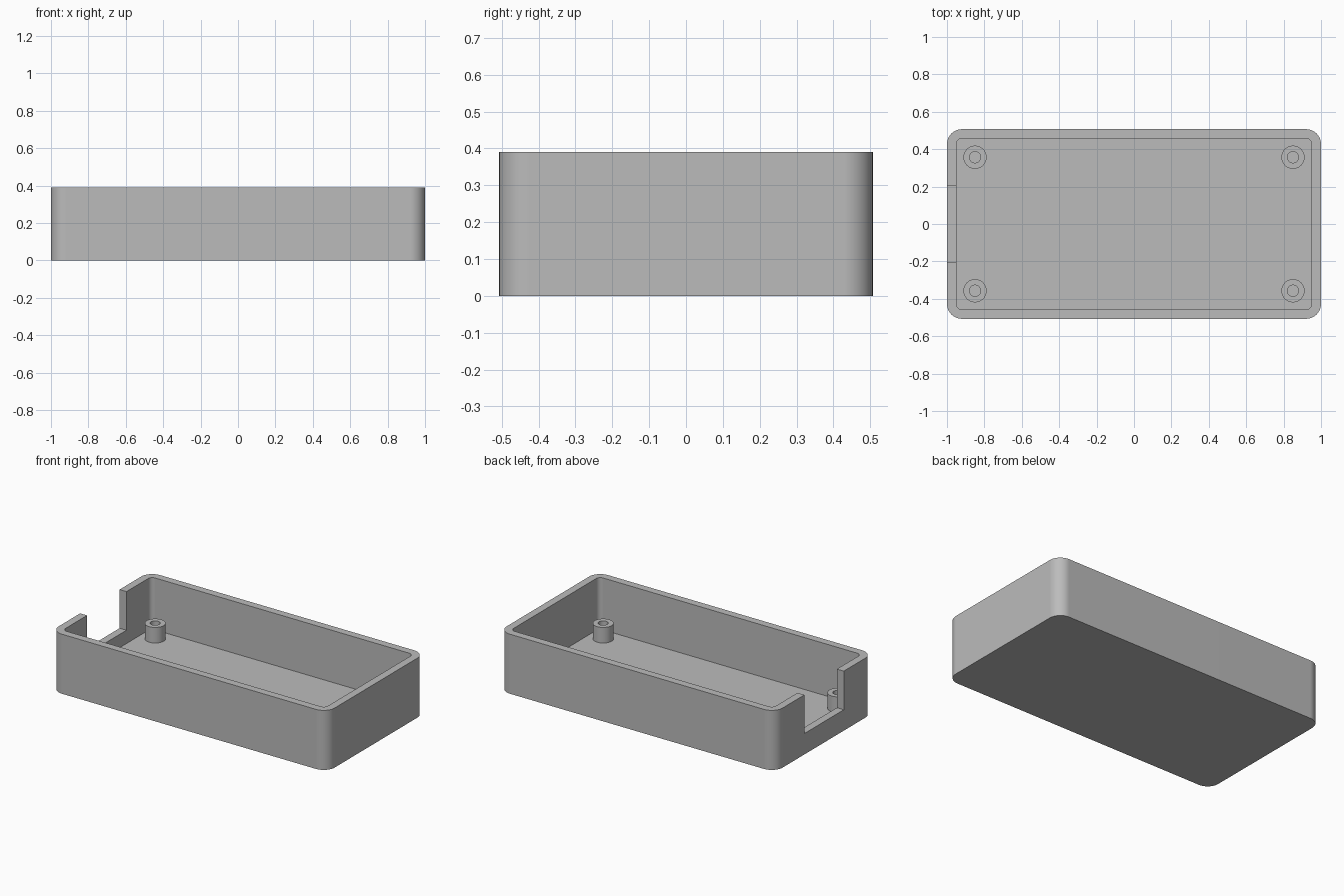
import bpy
import bmesh
from math import sin, cos, pi

cube = bpy.data.objects.get("Cube")
if cube:
    bpy.data.objects.remove(cube, do_unlink=True)

# Main dimensions
HALF_X, HALF_Y, HEIGHT = 1.0, 0.507, 0.39
WALL, RADIUS = 0.05, 0.08
POST_TOP, POST_R, HOLE_R = 0.152, 0.062, 0.03

grey = bpy.data.materials.new("plain grey")
grey.use_nodes = True
colour = (0.5, 0.5, 0.5, 1)
grey.diffuse_color = colour
grey.node_tree.nodes["Principled BSDF"].inputs["Base Color"].default_value = colour


def rounded_outline(hx, hy, r, steps=10):
    """Counter-clockwise rectangle with arcs at its corners."""
    points = []
    for i, (sx, sy) in enumerate([(1, 1), (-1, 1), (-1, -1), (1, -1)]):
        for k in range(steps + 1):
            a = (i + k / steps) * pi / 2
            points.append((sx * (hx - r) + r * cos(a), sy * (hy - r) + r * sin(a)))
    return points


def circle(r, steps=40):
    return [(r * cos(2 * pi * k / steps), r * sin(2 * pi * k / steps)) for k in range(steps)]


def make_object(name, bm):
    bmesh.ops.recalc_face_normals(bm, faces=bm.faces)
    mesh = bpy.data.meshes.new(name)
    bm.to_mesh(mesh)
    bm.free()
    mesh.materials.append(grey)
    obj = bpy.data.objects.new(name, mesh)
    bpy.context.collection.objects.link(obj)
    return obj


def stack(name, rings, caps=True):
    """Join successive (outline, z) rings, closing the two ends or joining them."""
    bm = bmesh.new()
    loops = [[bm.verts.new((x, y, z)) for x, y in outline] for outline, z in rings]
    pairs = list(zip(loops, loops[1:]))
    if caps:
        bm.faces.new(loops[0])
        bm.faces.new(loops[-1])
    else:
        pairs.append((loops[-1], loops[0]))
    for a, b in pairs:
        n = len(a)
        for i in range(n):
            j = (i + 1) % n
            bm.faces.new((a[i], a[j], b[j], b[i]))
    return make_object(name, bm)


def activate(obj):
    bpy.ops.object.select_all(action='DESELECT')
    obj.select_set(True)
    bpy.context.view_layer.objects.active = obj


def smooth(obj):
    activate(obj)
    bpy.ops.object.shade_smooth_by_angle(angle=pi / 6)
    weighted = obj.modifiers.new("even shading", 'WEIGHTED_NORMAL')
    weighted.keep_sharp = True


# Open tray: outer wall, rim, inner wall and floor
outer = rounded_outline(HALF_X, HALF_Y, RADIUS)
inner = rounded_outline(HALF_X - WALL, HALF_Y - WALL, RADIUS - WALL)
tray = stack("tray", [(outer, 0), (outer, HEIGHT), (inner, HEIGHT), (inner, WALL)])

# Opening in the right end wall
opening = [(-1.1, -0.205), (-0.9, -0.205), (-0.9, 0.203), (-1.1, 0.203)]
cutter = stack("opening_cutter", [(opening, 0.137), (opening, 0.6)])
cutter.hide_render = True
cut = tray.modifiers.new("opening", 'BOOLEAN')
cut.operation = 'DIFFERENCE'
cut.solver = 'EXACT'
cut.object = cutter
activate(tray)
bpy.ops.object.modifier_apply(modifier=cut.name)
bpy.data.objects.remove(cutter, do_unlink=True)
smooth(tray)

# Four hollow screw posts standing on the floor
for side, sx in (("left", 1), ("right", -1)):
    for end, sy in (("front", -1), ("back", 1)):
        ring, hole = circle(POST_R), circle(HOLE_R)
        post = stack(f"screw_post_{end}_{side}",
                     [(ring, WALL), (ring, POST_TOP), (hole, POST_TOP), (hole, WALL)],
                     caps=False)
        post.location = (sx * 0.85, sy * 0.357, 0)
        smooth(post)
